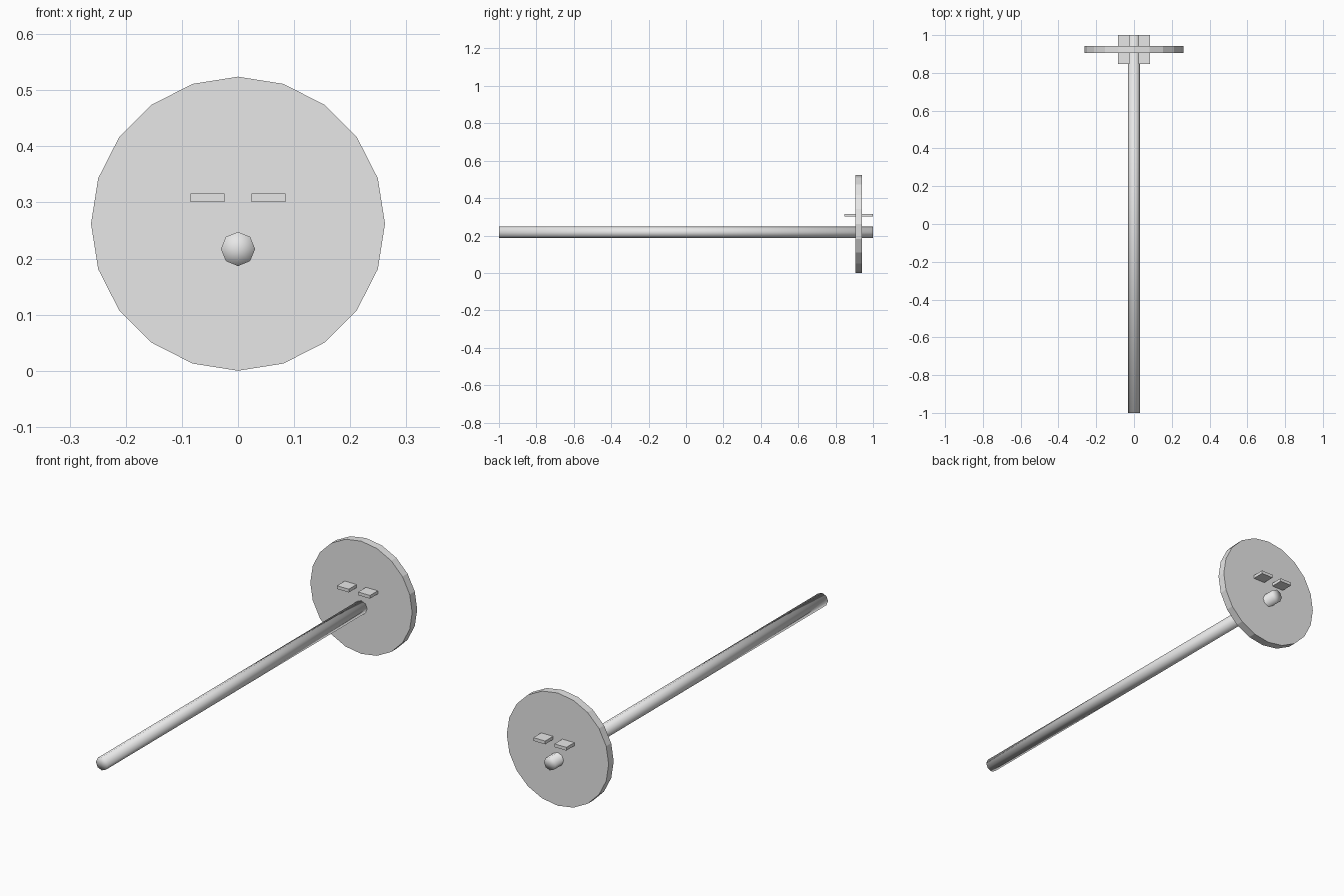
import bpy, math

cube = bpy.data.objects.get("Cube")
if cube:
    bpy.data.objects.remove(cube, do_unlink=True)

GREY = (0.8, 0.8, 0.8, 1.0)
mat = bpy.data.materials.new("light grey")
mat.use_nodes = True
mat.diffuse_color = GREY
mat.node_tree.nodes["Principled BSDF"].inputs["Base Color"].default_value = GREY


def finish(name):
    ob = bpy.context.object
    ob.name = name
    ob.data.materials.append(mat)
    bpy.ops.object.transform_apply(location=False, rotation=True, scale=True)
    return ob


def cylinder_along_y(name, sides, radius, y0, y1, z, cap):
    bpy.ops.mesh.primitive_cylinder_add(
        vertices=sides, radius=radius, depth=y1 - y0, end_fill_type=cap,
        location=(0, (y0 + y1) / 2, z), rotation=(math.pi / 2, 0, 0))
    return finish(name)


def box(name, low, high):
    centre = [(a + b) / 2 for a, b in zip(low, high)]
    bpy.ops.mesh.primitive_cube_add(size=1, location=centre)
    bpy.context.object.scale = [b - a for a, b in zip(low, high)]
    return finish(name)


# Flat disc, faceted rim
cylinder_along_y("disc", 20, 0.262, 0.905, 0.942, 0.262, 'NGON')

# Long rod through the disc, smooth all over including its ends
cylinder_along_y("rod", 8, 0.0305, -1.0, 1.0, 0.217, 'TRIFAN')
bpy.ops.object.shade_smooth()

# Two thin tabs through the disc above the rod
for name, x in (("left_tab", 0.0545), ("right_tab", -0.0545)):
    box(name, (x - 0.0305, 0.848, 0.301), (x + 0.0305, 1.0, 0.316))
